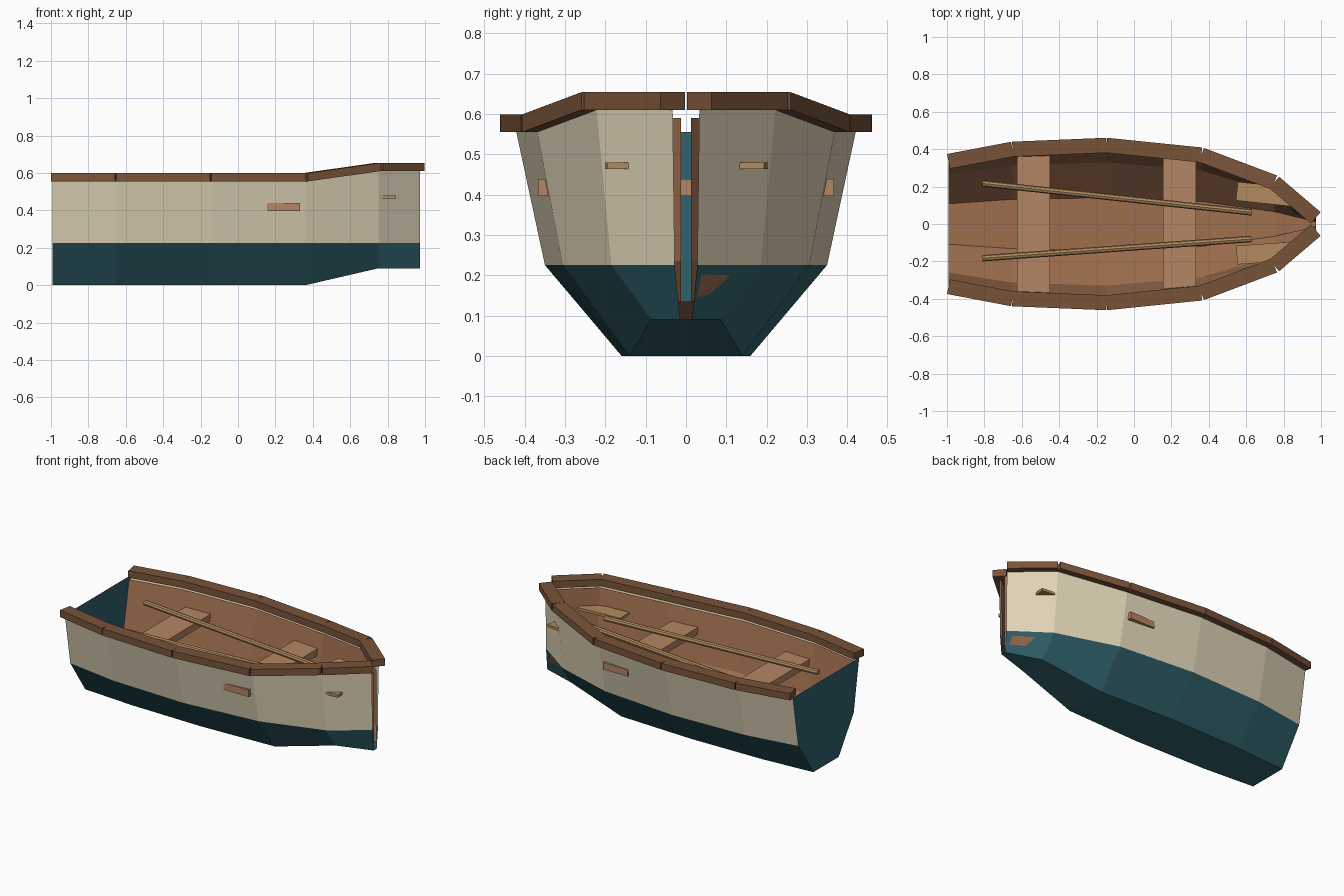
import bpy
from math import atan2, hypot
from mathutils import Matrix, Vector

if "Cube" in bpy.data.objects:
    bpy.data.objects.remove(bpy.data.objects["Cube"])


def material(name, rgb):
    m = bpy.data.materials.new(name)
    m.diffuse_color = (*rgb, 1)
    m.use_nodes = True
    m.node_tree.nodes["Principled BSDF"].inputs["Base Color"].default_value = m.diffuse_color
    return m


CREAM = material("cream paint", (0.76, 0.67, 0.48))
TEAL = material("teal paint", (0.030, 0.125, 0.155))
FLOOR = material("inner wood", (0.34, 0.155, 0.075))
TRIM = material("dark wood", (0.19, 0.088, 0.040))
SEAT = material("seat wood", (0.46, 0.24, 0.125))
OAR = material("oar wood", (0.44, 0.26, 0.11))


def make(name, verts, faces, mats, indices=None):
    me = bpy.data.meshes.new(name)
    me.from_pydata([tuple(v) for v in verts], [], faces)
    for m in mats:
        me.materials.append(m)
    if indices:
        me.polygons.foreach_set("material_index", indices)
    me.update()
    ob = bpy.data.objects.new(name, me)
    bpy.context.collection.objects.link(ob)
    return ob


BOX_FACES = [(0, 3, 2, 1), (4, 5, 6, 7), (0, 1, 5, 4), (1, 2, 6, 5), (2, 3, 7, 6), (3, 0, 4, 7)]


def beam(name, a, b, width, height, mat):
    """Bar between two base points, square-ended in plan, rising by height."""
    a, b = Vector(a), Vector(b)
    side = Vector((a.y - b.y, b.x - a.x, 0)).normalized() * width / 2
    base = [a - side, b - side, b + side, a + side]
    return make(name, base + [p + Vector((0, 0, height)) for p in base], BOX_FACES, [mat])


# Hull stations: x, half widths at sheer, chine, bottom, then sheer and bottom heights
CHINE_Z = 0.225
STATIONS = [
    (-0.992, 0.335, 0.280, 0.128, 0.555, 0.0),
    (-0.650, 0.400, 0.333, 0.152, 0.555, 0.0),
    (-0.147, 0.421, 0.350, 0.160, 0.555, 0.0),
    (0.360, 0.369, 0.306, 0.140, 0.555, 0.0),
    (0.750, 0.222, 0.185, 0.086, 0.610, 0.09),
    (0.972, 0.033, 0.028, 0.015, 0.610, 0.09),
]


def shell(name, inset, drop, lift, mats, outside):
    verts, faces, idx = [], [], []
    for x, s, c, b, zs, zb in STATIONS:
        half = [(max(w - inset, 0.012), z) for w, z in
                ((s, zs - drop), (c, CHINE_Z + drop / 2), (b, zb + lift))]
        verts += [(x, w, z) for w, z in half] + [(x, -w, z) for w, z in reversed(half)]
    for i in range(len(STATIONS) - 1):
        for j in range(5):
            p = i * 6 + j
            f = (p, p + 1, p + 7, p + 6)
            faces.append(f[::-1] if outside else f)
            idx.append(0 if j in (0, 4) or not outside else 1)
    if outside:  # transom
        faces.append(tuple(range(6)))
        idx.append(1)
    return make(name, verts, faces, mats, idx)


shell("hull", 0.0, 0.0, 0.0, [CREAM, TEAL], True)
shell("inner_lining", 0.020, 0.020, 0.045, [FLOOR], False)

# Gunwale: one bar per hull segment on each side
for side, label in ((1, "left"), (-1, "right")):
    for i, (p, q) in enumerate(zip(STATIONS, STATIONS[1:])):
        beam(f"gunwale_{label}_{i + 1}", (p[0], side * p[1], p[4]),
             (q[0], side * q[1], q[4]), 0.08, 0.044, TRIM)

# Seats across the hull
for name, x in (("rear_seat", -0.537), ("middle_seat", 0.244)):
    beam(name, (x, -0.367, 0.396), (x, 0.367, 0.396), 0.176, 0.043, SEAT)

# Oars: shafts with detached flat blades near the bow
for label, y0, y1, yb in (("left", 0.217, 0.062, 0.160), ("right", -0.183, -0.080, -0.156)):
    a, b = Vector((-0.81, y0, 0.472)), Vector((0.63, y1, 0.472))
    d = (b - a).normalized()
    bpy.ops.mesh.primitive_cylinder_add(vertices=8, radius=0.017, depth=(b - a).length,
                                        location=(a + b) / 2,
                                        rotation=d.to_track_quat('Z', 'Y').to_euler())
    shaft = bpy.context.object
    shaft.name = f"oar_shaft_{label}"
    shaft.data.materials.append(OAR)
    mid = Vector((0.695, yb, 0.463))
    beam(f"oar_blade_{label}", mid - d * 0.146, mid + d * 0.146, 0.10, 0.017, OAR)
